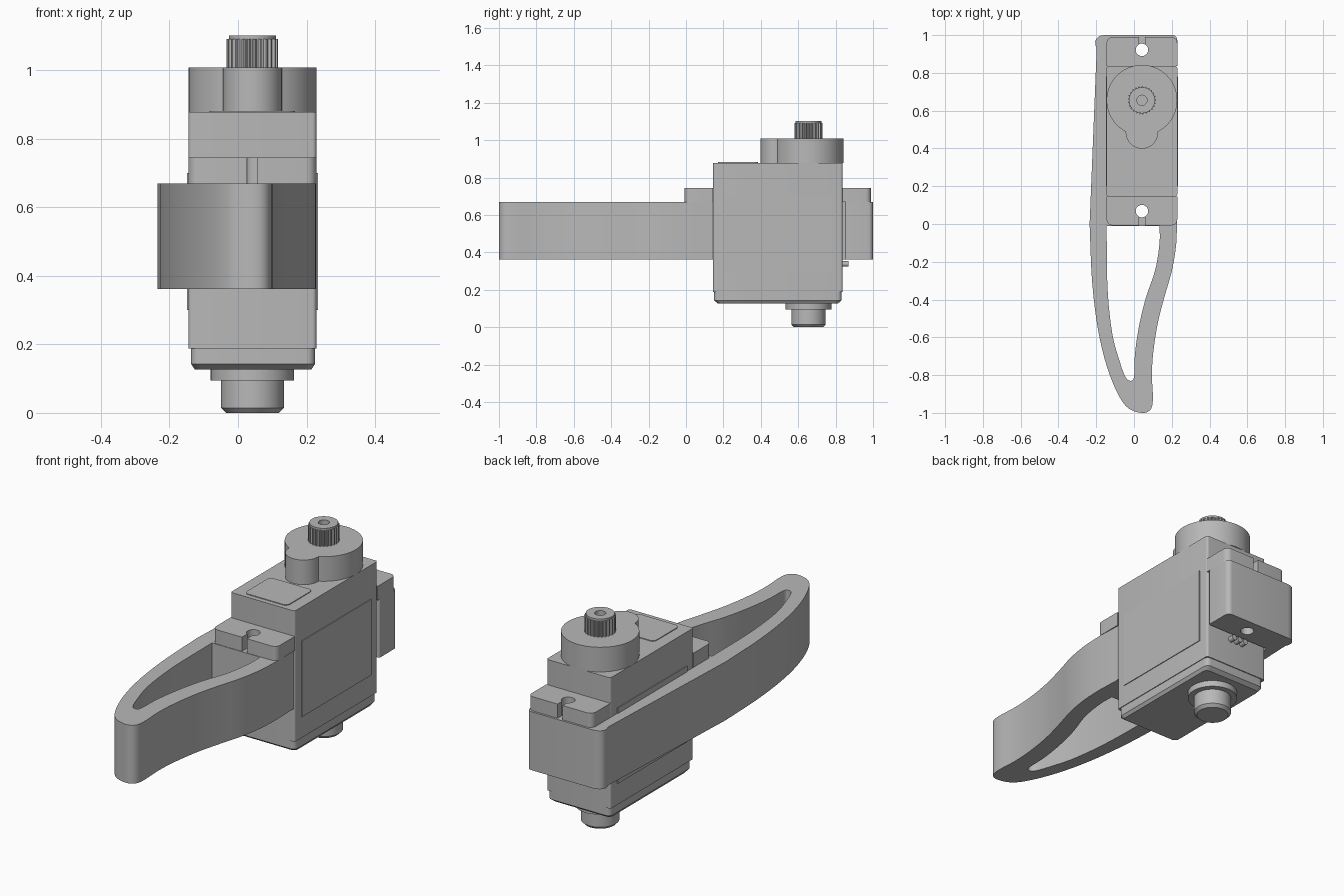
import bpy, bmesh
from math import sin, cos, pi, radians
from mathutils import Vector

cube = bpy.data.objects.get("Cube")
if cube:
    bpy.data.objects.remove(cube, do_unlink=True)

grey = bpy.data.materials.new("plain grey")
grey.use_nodes = True
COLOUR = (0.48, 0.48, 0.48, 1)
grey.diffuse_color = COLOUR
grey.node_tree.nodes["Principled BSDF"].inputs["Base Color"].default_value = COLOUR

# Shared layout of the servo
CX = 0.042
HALF = 0.187
LEFT, RIGHT = CX - HALF, CX + HALF
FRONT, BACK = 0.145, 0.837
SHAFT_Y = 0.655


def arc(cx, cy, r, a0=0, a1=360, n=48, full=True):
    steps = n if full else n - 1
    return [(cx + r * cos(radians(a0 + (a1 - a0) * i / steps)),
             cy + r * sin(radians(a0 + (a1 - a0) * i / steps))) for i in range(n)]


def fillet(corners, seg=6):
    """Round the corners of a polygon given as (x, y, radius)."""
    out, n = [], len(corners)
    for i, (x, y, r) in enumerate(corners):
        p = Vector((x, y))
        if r == 0:
            out.append((x, y))
            continue
        a = p + (Vector(corners[i - 1][:2]) - p).normalized() * r
        b = p + (Vector(corners[(i + 1) % n][:2]) - p).normalized() * r
        c = a + b - p
        for k in range(seg + 1):
            t = pi / 2 * k / seg
            out.append(tuple(c + (a - c) * cos(t) + (b - c) * sin(t)))
    return out


def rect(x0, x1, y0, y1, r):
    return fillet([(x0, y0, r), (x1, y0, r), (x1, y1, r), (x0, y1, r)])


def flow(pts, seg=6):
    """Smooth path through the points."""
    p = [Vector(q) for q in pts]
    p = [2 * p[0] - p[1]] + p + [2 * p[-1] - p[-2]]
    out = []
    for a, b, c, d in zip(p, p[1:], p[2:], p[3:]):
        for k in range(seg):
            t = k / seg
            out.append(tuple(b + (c - a) * t / 2 + (a - 2.5 * b + 2 * c - d / 2) * t * t
                             + (1.5 * (b - c) + (d - a) / 2) * t ** 3))
    return out + [tuple(p[-2])]


def prism(name, loops, z0, z1, taper=1):
    """Extrude an outline, with optional holes, and shrink its bottom by taper."""
    curve = bpy.data.curves.new(name, 'CURVE')
    curve.dimensions = '2D'
    curve.fill_mode = 'BOTH'
    curve.extrude = (z1 - z0) / 2
    for loop in loops:
        spline = curve.splines.new('POLY')
        spline.points.add(len(loop) - 1)
        for point, (x, y) in zip(spline.points, loop):
            point.co = (x, y, 0, 1)
        spline.use_cyclic_u = True
    temp = bpy.data.objects.new(name + " outline", curve)
    bpy.context.collection.objects.link(temp)
    bpy.context.view_layer.update()
    mesh = bpy.data.meshes.new_from_object(
        temp.evaluated_get(bpy.context.evaluated_depsgraph_get()))
    bpy.data.objects.remove(temp, do_unlink=True)
    bpy.data.curves.remove(curve)
    bm = bmesh.new()
    bm.from_mesh(mesh)
    bmesh.ops.remove_doubles(bm, verts=bm.verts, dist=0.0002)
    mx = (min(v.co.x for v in bm.verts) + max(v.co.x for v in bm.verts)) / 2
    my = (min(v.co.y for v in bm.verts) + max(v.co.y for v in bm.verts)) / 2
    for v in bm.verts:
        if v.co.z < 0:
            v.co.x = mx + (v.co.x - mx) * taper
            v.co.y = my + (v.co.y - my) * taper
        v.co.z += (z0 + z1) / 2
    bmesh.ops.recalc_face_normals(bm, faces=bm.faces)
    for f in bm.faces:
        f.smooth = True
        f.material_index = 0
    for e in bm.edges:
        e.smooth = e.calc_face_angle(pi) < radians(32)
    bm.to_mesh(mesh)
    bm.free()
    mesh.name = name
    mesh.materials.clear()
    mesh.materials.append(grey)
    obj = bpy.data.objects.new(name, mesh)
    bpy.context.collection.objects.link(obj)
    return obj


# Bracket: open channel around the servo, with a hollow curved arm
outer_arm = flow([(-0.235, 0), (-0.222, -0.3), (-0.192, -0.55), (-0.145, -0.75),
                  (-0.085, -0.9), (-0.03, -0.975), (0.04, -1), (0.085, -0.985),
                  (0.1, -0.93), (0.095, -0.8), (0.102, -0.68), (0.125, -0.53),
                  (0.16, -0.39), (0.2, -0.25), (0.222, -0.12), (0.228, 0)])
channel = fillet([(RIGHT, 0.132, 0.015), (LEFT, 0.132, 0), (LEFT, 0.85, 0),
                  (RIGHT, 0.85, 0.01), (RIGHT, 1, 0.025), (-0.235, 1, 0.08)])
opening = flow([(LEFT, -0.01), (-0.14, -0.34), (-0.115, -0.58), (-0.075, -0.73),
                (-0.045, -0.81), (-0.02, -0.83), (0, -0.81), (0.005, -0.69),
                (0.025, -0.55), (0.06, -0.4), (0.113, -0.24), (0.135, -0.1),
                (0.135, -0.01)])
screw_holes = [arc(CX, y, 0.033, n=32) for y in (0.068, 0.922)]
prism("bracket", [outer_arm + channel, opening] + screw_holes, 0.362, 0.67)

# Servo case, bottom cover and lid
prism("servo_case", [rect(LEFT, RIGHT, FRONT, BACK, 0.012)], 0.188, 0.878)
cover = [rect(LEFT + 0.008, RIGHT - 0.004, FRONT + 0.005, BACK - 0.005, 0.025)]
prism("bottom_cover", cover, 0.143, 0.188)
prism("bottom_cover_chamfer", cover, 0.127, 0.143, 0.94)
prism("top_label", [rect(CX - 0.125, CX + 0.125, 0.17, 0.385, 0.025)], 0.878, 0.882)

# Raised side panels
for name, x in (("right_panel", LEFT), ("left_panel", RIGHT)):
    prism(name, [rect(x - 0.004, x + 0.004, 0.2, 0.78, 0)], 0.3, 0.7)

# Mounting ears with keyhole slots
for name, y, hole, d in (("front_ear", FRONT, 0.068, -1), ("back_ear", BACK, 0.922, 1)):
    tip = y + d * 0.152
    key = [(CX + s, hole + d * t) for s, t in
           arc(0, 0, 0.033, 63, -243, 32, full=False)]
    right = fillet([(RIGHT, y, 0), (RIGHT, tip, 0.03), (CX + 0.015, tip, 0)])
    left = fillet([(CX - 0.015, tip, 0), (LEFT, tip, 0.03), (LEFT, y, 0)])
    prism(name, [right + key + left], 0.67, 0.745)

# Gear housing: large round with a smaller lobe
housing = arc(CX, SHAFT_Y, HALF, -63, 243, 64, full=False)
lobe = arc(CX, 0.485, 0.086, 180, 360, 24, full=False)
prism("gear_housing", [housing + lobe], 0.878, 1.008)

# Splined output shaft with a screw bore
TEETH = 25
teeth = []
for i in range(TEETH * 4):
    r = 0.075 if i % 4 < 2 else 0.067
    a = 2 * pi * i / (TEETH * 4)
    teeth.append((CX + r * cos(a), SHAFT_Y + r * sin(a)))
bore = arc(CX, SHAFT_Y, 0.027, n=24)
prism("output_spline", [teeth, bore], 1.008, 1.092)
prism("spline_rim", [arc(CX, SHAFT_Y, 0.069), bore], 1.092, 1.102)

# Bottom pivot
prism("pivot_flange", [arc(CX, SHAFT_Y, 0.122)], 0.095, 0.13)
prism("pivot_pin", [arc(CX, SHAFT_Y, 0.092)], 0.015, 0.1)
prism("pivot_pin_chamfer", [arc(CX, SHAFT_Y, 0.092)], 0, 0.015, 0.84)

# Three short wire stubs at the back
for i in (-1, 0, 1):
    wire = prism("wire_stub_%d" % (i + 2), [arc(0, 0, 0.015, n=16)], 0, 0.04)
    wire.rotation_euler.x = -pi / 2
    wire.location = (CX + i * 0.035, 0.828, 0.338)
